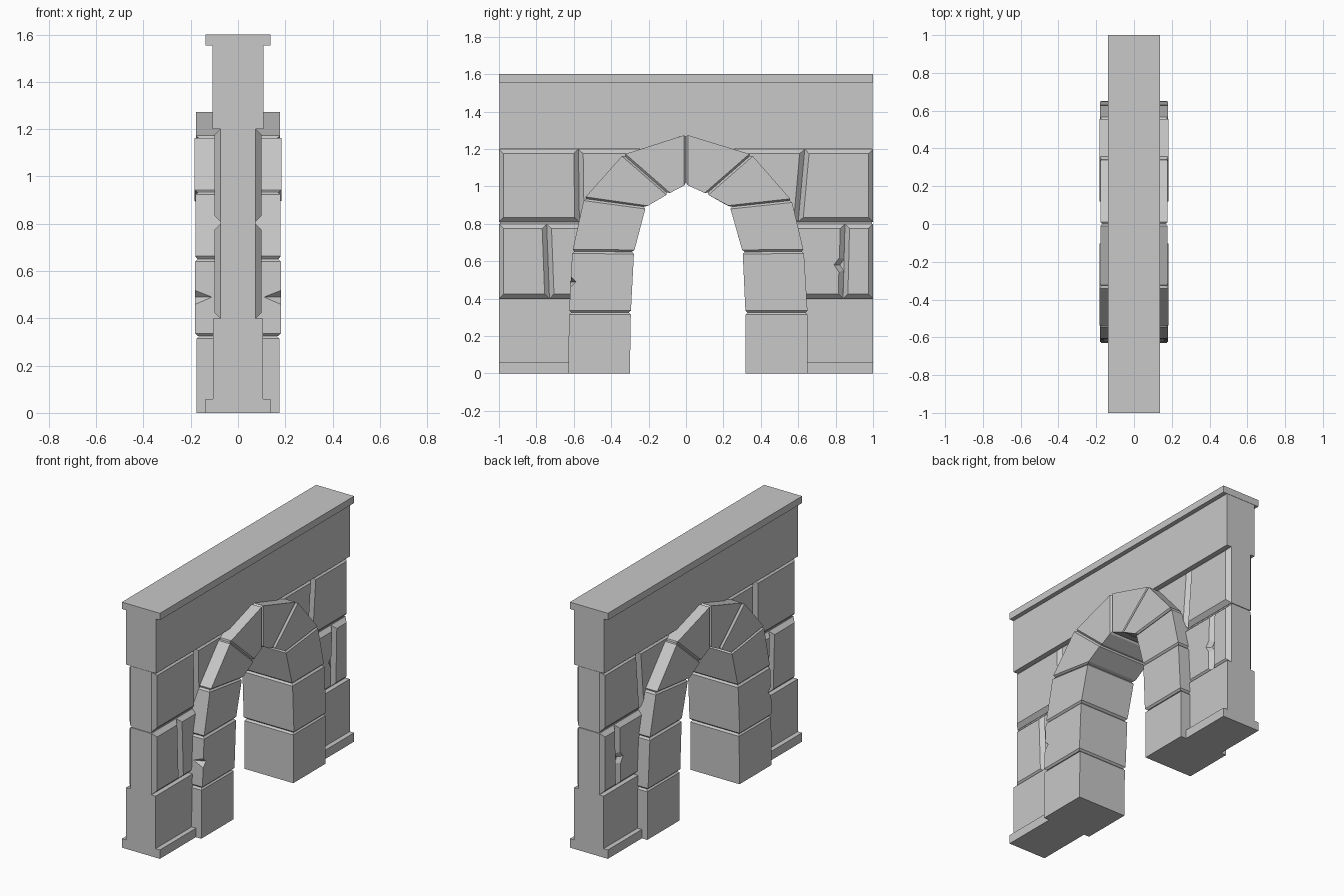
import bpy, bmesh, math
from mathutils import Vector

if "Cube" in bpy.data.objects:
    bpy.data.objects.remove(bpy.data.objects["Cube"])

stone = bpy.data.materials.new("grey_stone")
stone.diffuse_color = (0.58, 0.58, 0.58, 1)
stone.use_nodes = True
stone.node_tree.nodes["Principled BSDF"].inputs["Base Color"].default_value = stone.diffuse_color


def prism(name, pts, half, bevel=0.0, rule=None):
    """Extrude a (y, z) outline through x = -half..half and chamfer the edges picked by rule."""
    bm = bmesh.new()
    n = len(pts)
    back = [bm.verts.new((-half, y, z)) for y, z in pts]
    face = [bm.verts.new((half, y, z)) for y, z in pts]
    bm.faces.new(back)
    bm.faces.new(face)
    sides = [bm.faces.new((back[i], back[(i + 1) % n], face[(i + 1) % n], face[i]))
             for i in range(n)]
    bmesh.ops.recalc_face_normals(bm, faces=bm.faces)
    if bevel:
        if rule is None:   # rim of both faces
            edges = [e for e in bm.edges if e.verts[0].co.x == e.verts[1].co.x]
        else:              # all edges round the chosen side faces
            edges = list({e for i in rule for e in sides[i].edges})
        bmesh.ops.bevel(bm, geom=edges, offset=bevel, segments=1, affect='EDGES',
                        profile=0.5, clamp_overlap=False)
        bmesh.ops.recalc_face_normals(bm, faces=bm.faces)
    me = bpy.data.meshes.new(name)
    bm.to_mesh(me)
    bm.free()
    me.materials.append(stone)
    ob = bpy.data.objects.new(name, me)
    bpy.context.collection.objects.link(ob)
    return ob


def rect(y0, y1, z0, z1):
    return [(y0, z0), (y1, z0), (y1, z1), (y0, z1)]


# Lintel beam and cap
prism("lintel", rect(-0.998, 0.998, 1.2, 1.58), 0.108)
prism("cap", rect(-1, 1, 1.555, 1.6), 0.137)

# Thin core behind the wall blocks, following the middle of the arch ring
prism("wall_core", [(-0.995, 0.01), (-0.47, 0.01), (-0.45, 0.65), (-0.38, 0.91), (-0.22, 1.06),
                    (0, 1.15), (0.22, 1.06), (0.39, 0.91), (0.47, 0.65), (0.49, 0.01),
                    (0.995, 0.01), (0.995, 1.25), (-0.995, 1.25)], 0.073)

# Base blocks with plinths
for side, y0, y1 in (("left", -1, -0.5), ("right", 0.5, 1)):
    prism(side + "_base", rect(y0, y1, 0, 0.4), 0.106)
    prism(side + "_plinth", rect(y0, y1, 0, 0.058), 0.137)

# Chamfered wall blocks
blocks = {
    "left_upper_block": [(-1, .81), (-.57, .81), (-.575, 1.2), (-1, 1.2)],
    "left_upper_infill": [(-.57, .81), (-.44, .81), (-.36, .95), (-.22, 1.1), (-.22, 1.2),
                          (-.575, 1.2)],
    "left_middle_block": [(-1, .4), (-.73, .4), (-.745, .8), (-1, .8)],
    "left_middle_infill": [(-.73, .4), (-.46, .4), (-.42, .8), (-.745, .8)],
    "right_upper_block": [(.6, .81), (1, .81), (1, 1.2), (.635, 1.2)],
    "right_upper_infill": [(.44, .81), (.6, .81), (.635, 1.2), (.22, 1.2), (.22, 1.1),
                           (.36, .95)],
    "right_middle_infill": [(.47, .4), (.84, .4), (.842, .55), (.822, .58), (.845, .61),
                            (.85, .8), (.44, .8)],
    "right_middle_block": [(.84, .4), (1, .4), (1, .8), (.85, .8)],
}
for name, pts in blocks.items():
    prism(name, pts, 0.1, 0.025)

# Arch stones: each joint is (outer point, inner point), listed from ground to crown
arches = {
    "left": [((-.63, 0), (-.30, 0)), ((-.625, .325), (-.295, .325)),
             ((-.608, .652), (-.278, .65)), ((-.545, .935), (-.215, .89)),
             ((-.335, 1.17), (-.095, .96)), ((0, 1.277), (0, 1.01))],
    "right": [((.65, 0), (.318, 0)), ((.65, .325), (.318, .325)),
              ((.63, .652), (.303, .65)), ((.565, .925), (.235, .89)),
              ((.35, 1.17), (.11, .96)), ((0, 1.277), (0, 1.01))],
}
halves = [0.176, 0.181, 0.18, 0.183, 0.178]
ring = {}
for side, joints in arches.items():
    for i in range(5):
        (oa, ia), (ob_, ib) = joints[i], joints[i + 1]
        name = f"{side}_arch_stone_{i + 1}"
        ring[name] = prism(name, [oa, ia, ib, ob_], halves[i], 0.011,
                           (2,) if i == 0 else (0, 2))

# Chips knocked out of the outer edges of one left stone
for s in (-1, 1):
    bpy.ops.mesh.primitive_cone_add(vertices=4, radius1=0.05, radius2=0, depth=0.12,
                                    location=(s * 0.15, -0.625, 0.49),
                                    rotation=(0, -s * math.pi / 2, 0))
    cutter = bpy.context.object
    cutter.name = "chip_cutter"
    cutter.data.materials.append(stone)
    cutter.hide_render = True
    cutter.display_type = 'WIRE'
    mod = ring["left_arch_stone_2"].modifiers.new("chip", 'BOOLEAN')
    mod.operation = 'DIFFERENCE'
    mod.object = cutter
